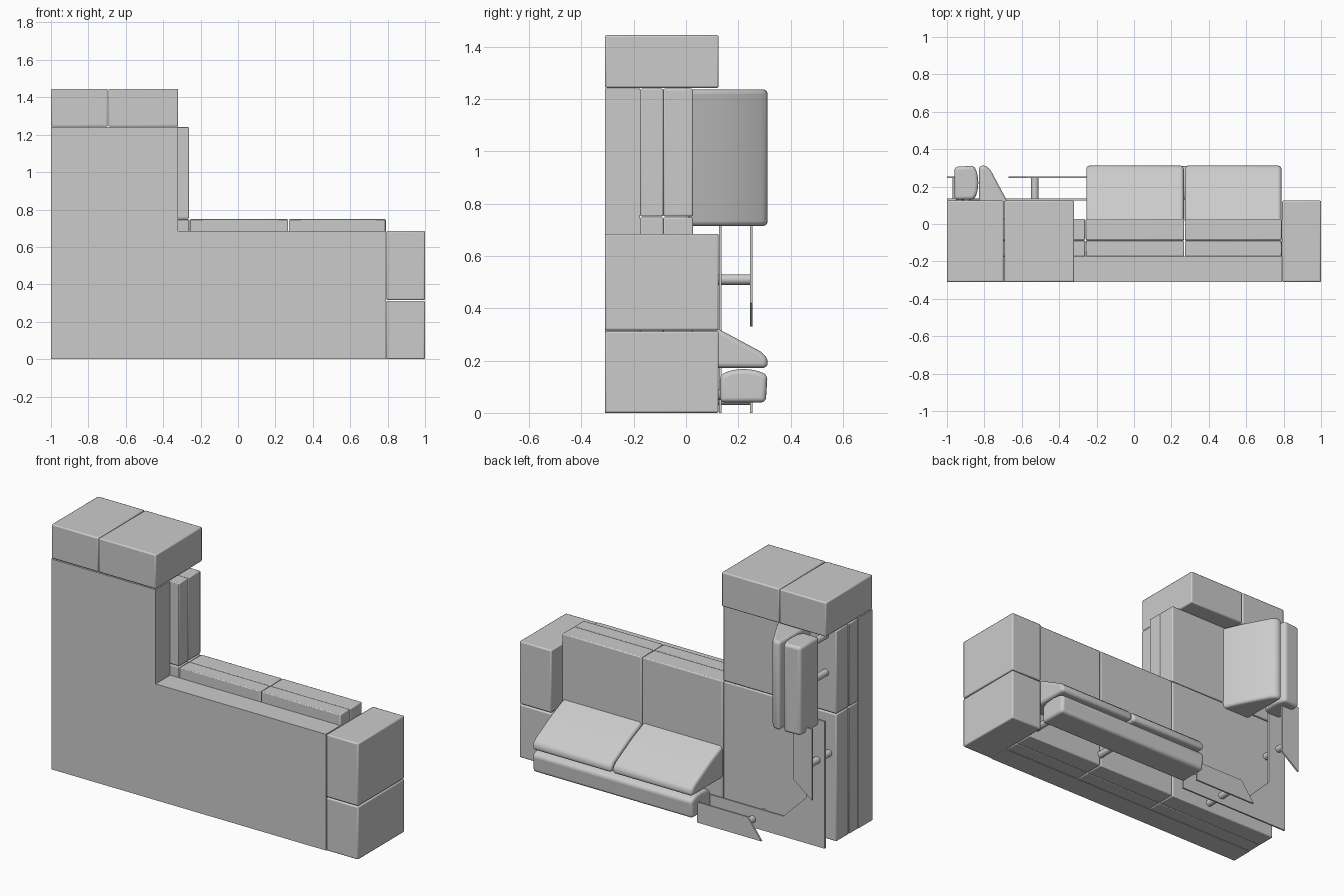
import bpy, bmesh
from mathutils import Vector

cube = bpy.data.objects.get("Cube")
if cube:
    bpy.data.objects.remove(cube, do_unlink=True)

grey = bpy.data.materials.new("grey_fabric")
grey.use_nodes = True
COLOUR = (0.6, 0.6, 0.6, 1)
grey.diffuse_color = COLOUR
grey.node_tree.nodes["Principled BSDF"].inputs["Base Color"].default_value = COLOUR

# Two wings share one layout: s runs along the wing, d away from its wall, h up from the seat
long_wing = lambda s, d, h: Vector((s, h, d))
short_wing = lambda s, d, h: Vector((d - 1, h, s))


def prism(name, start, end, bevel=0, segments=2):
    """Join two matching outlines into a solid."""
    bm = bmesh.new()
    a = [bm.verts.new(p) for p in start]
    b = [bm.verts.new(p) for p in end]
    bm.faces.new(a)
    bm.faces.new(b[::-1])
    for i in range(len(a)):
        j = (i + 1) % len(a)
        bm.faces.new((a[j], a[i], b[i], b[j]))
    bmesh.ops.recalc_face_normals(bm, faces=bm.faces)
    mesh = bpy.data.meshes.new(name)
    bm.to_mesh(mesh)
    bm.free()
    mesh.materials.append(grey)
    obj = bpy.data.objects.new(name, mesh)
    bpy.context.collection.objects.link(obj)
    if bevel:
        mod = obj.modifiers.new("rounding", "BEVEL")
        mod.width, mod.segments = bevel, segments
        mod.limit_method = "ANGLE"
        mod.angle_limit = 0.3
        bpy.ops.object.select_all(action="DESELECT")
        obj.select_set(True)
        bpy.context.view_layer.objects.active = obj
        bpy.ops.object.shade_smooth_by_angle(angle=0.7)
    return obj


def slab(name, outline, y0, y1, bevel=0):
    """Outline in x and z, given thickness in y."""
    return prism(name, [Vector((x, y0, z)) for x, z in outline],
                 [Vector((x, y1, z)) for x, z in outline], bevel)


def block(name, x0, x1, z0, z1, y0, y1, bevel):
    return slab(name, [(x0, z0), (x1, z0), (x1, z1), (x0, z1)], y0, y1, bevel)


def cushion(name, wing, profile, s0, s1, bevel):
    return prism(name, [wing(s0, d, h) for d, h in profile],
                 [wing(s1, d, h) for d, h in profile], bevel, 5)


def post(name, wing, s, d, h0, h1, radius=0.02):
    bpy.ops.mesh.primitive_cylinder_add(vertices=24, radius=radius, depth=h1 - h0,
                                        location=wing(s, d, (h0 + h1) / 2),
                                        rotation=(1.5708, 0, 0))
    obj = bpy.context.object
    obj.name = name
    obj.data.materials.append(grey)
    bpy.ops.object.shade_smooth_by_angle(angle=0.7)


# Base
slab("base", [(-1, 0), (0.79, 0), (0.79, 0.685), (-0.32, 0.685), (-0.32, 1.24), (-1, 1.24)],
     -0.31, -0.175)

# Two layers of seat sections
seats = {"corner": (-1, -0.262, 0, 0.748), "middle": (-0.258, 0.268, 0, 0.748),
         "end": (0.272, 0.79, 0, 0.748), "short": (-1, -0.262, 0.752, 1.24)}
for name, area in seats.items():
    block(name + "_seat_frame", *area, -0.175, -0.087, 0.005)
    block(name + "_seat_top", *area, -0.087, 0.027, 0.006)

# Arms, each in two parts
block("long_arm_back", 0.792, 1, 0, 0.312, -0.31, 0.125, 0.007)
block("long_arm_front", 0.792, 1, 0.316, 0.685, -0.31, 0.125, 0.007)
block("short_arm_back", -1, -0.697, 1.243, 1.445, -0.31, 0.125, 0.007)
block("short_arm_front", -0.693, -0.32, 1.243, 1.445, -0.31, 0.125, 0.007)

# Back cushions
wedge = [(0.172, 0.01), (0.37, 0.01), (0.318, 0.13), (0.235, 0.285), (0.21, 0.312), (0.172, 0.312)]
roll = [(0.04, 0.13), (0.145, 0.13), (0.163, 0.17), (0.168, 0.22), (0.163, 0.27),
        (0.145, 0.312), (0.04, 0.305)]
cushion("long_back_cushion_inner", long_wing, wedge, -0.255, 0.266, 0.018)
cushion("long_back_cushion_outer", long_wing, wedge, 0.272, 0.788, 0.018)
cushion("short_back_cushion", short_wing, wedge, 0.715, 1.237, 0.018)
cushion("long_back_roll", long_wing, roll, -0.255, 0.788, 0.018)
cushion("short_back_roll", short_wing, roll, 0.715, 1.237, 0.018)
for i, s in enumerate((0.27, 0.74)):
    post("long_roll_post_%d" % i, long_wing, s, 0.07, 0.02, 0.16)
for i, s in enumerate((0.98, 1.2)):
    post("short_roll_post_%d" % i, short_wing, s, 0.07, 0.02, 0.16)

# Corner shelf and the raised plates above it
arm_line = [(0.75, 0), (0.75, 0.12), (0.27, 0.12)]
shelf = [(0, 0)] + arm_line + [(v, u) for u, v in reversed(arm_line)]
slab("corner_shelf", [(u - 1, v) for u, v in shelf], 0.126, 0.136)
plate = [(0.33, 0), (0.75, 0), (0.75, 0.12), (0.42, 0.12)]
slab("long_raised_plate", [(u - 1, v) for u, v in plate], 0.245, 0.255)
slab("short_raised_plate", [(v - 1, u) for u, v in plate], 0.245, 0.255)
post("long_plate_post", long_wing, -0.53, 0.05, 0.02, 0.248)
post("short_plate_post", short_wing, 0.51, 0.05, 0.02, 0.248)
